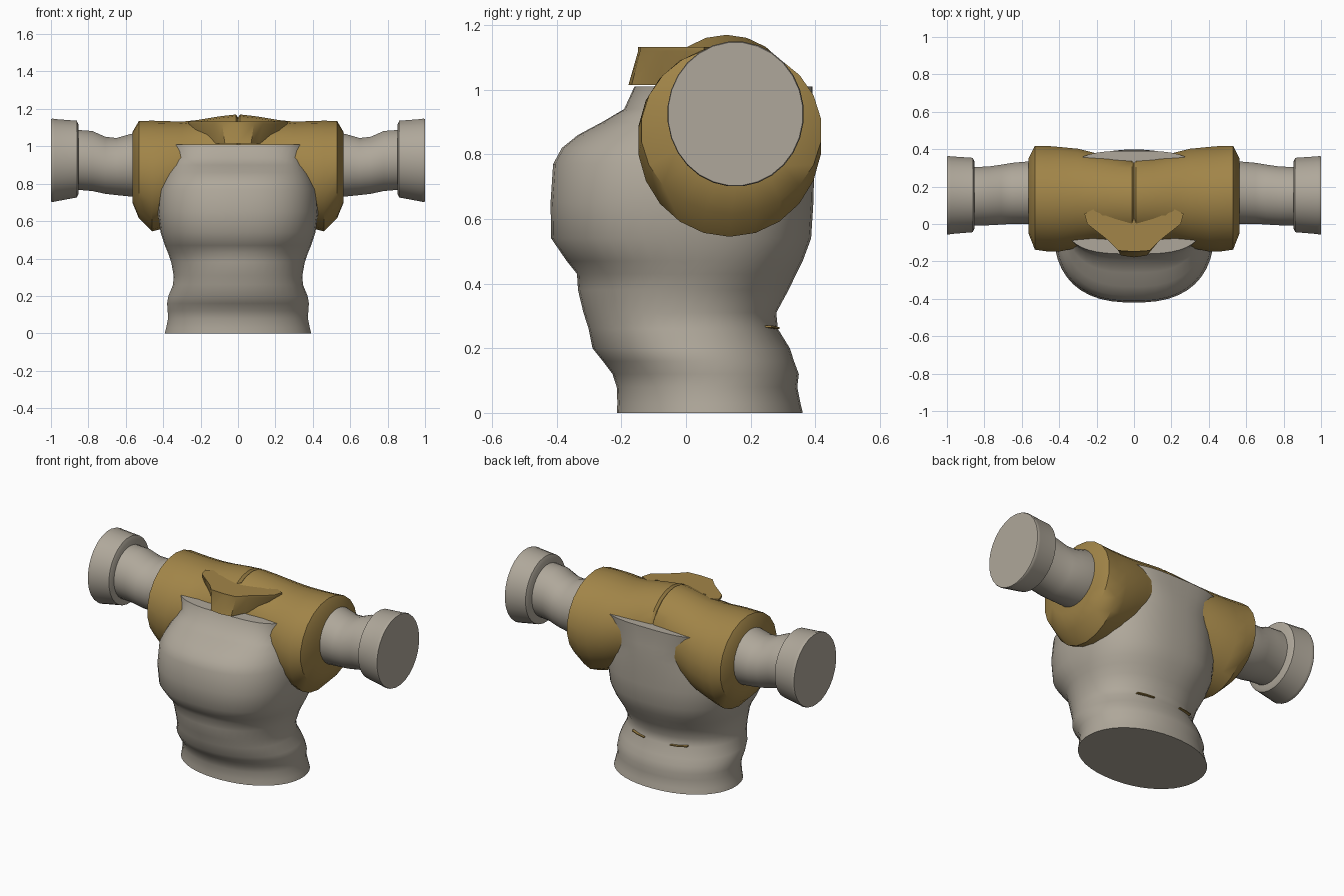
import bpy, bmesh, math


def material(name, rgb):
    m = bpy.data.materials.new(name)
    m.diffuse_color = (*rgb, 1.0)
    return m


STONE = material("warm_grey", (0.43, 0.39, 0.325))
GOLD = material("dull_gold", (0.36, 0.235, 0.065))


def loft(name, rings, mat, angle=40):
    """Skin a list of equal-length point rings and cap both ends."""
    bm = bmesh.new()
    rows = [[bm.verts.new(p) for p in ring] for ring in rings]
    n = len(rows[0])
    for a, b in zip(rows, rows[1:]):
        for i in range(n):
            j = (i + 1) % n
            bm.faces.new((a[i], a[j], b[j], b[i]))
    bm.faces.new(rows[0])
    bm.faces.new(rows[-1])
    bmesh.ops.recalc_face_normals(bm, faces=bm.faces[:])
    mesh = bpy.data.meshes.new(name)
    bm.to_mesh(mesh)
    bm.free()
    mesh.materials.append(mat)
    ob = bpy.data.objects.new(name, mesh)
    bpy.context.collection.objects.link(ob)
    bpy.ops.object.select_all(action='DESELECT')
    ob.select_set(True)
    bpy.context.view_layer.objects.active = ob
    bpy.ops.object.shade_smooth_by_angle(angle=math.radians(angle))
    return ob


def oval(n, power=2.0):
    """Unit superellipse points."""
    out = []
    for i in range(n):
        t = 2 * math.pi * (i + 0.5) / n
        c, s = math.cos(t), math.sin(t)
        out.append((math.copysign(abs(c) ** (2 / power), c),
                    math.copysign(abs(s) ** (2 / power), s)))
    return out


def ring_x(x, y0, y1, z0, z1, n=22):
    """Oval ring facing along x, given by its limits in y and z."""
    return [(x, (y0 + y1) / 2 + u * (y1 - y0) / 2,
             (z0 + z1) / 2 + v * (z1 - z0) / 2) for u, v in oval(n)]


# Torso: height, half width, front y, back y, squareness
torso = [
    (0.00, 0.392, -0.215, 0.362, 2.1), (0.03, 0.385, -0.213, 0.355, 2.1),
    (0.08, 0.375, -0.215, 0.345, 2.1), (0.12, 0.377, -0.228, 0.350, 2.1),
    (0.16, 0.380, -0.258, 0.335, 2.1), (0.20, 0.373, -0.290, 0.322, 2.1),
    (0.26, 0.348, -0.302, 0.285, 2.2), (0.31, 0.345, -0.318, 0.280, 2.2),
    (0.38, 0.358, -0.335, 0.318, 2.2), (0.43, 0.375, -0.338, 0.342, 2.3),
    (0.47, 0.392, -0.370, 0.362, 2.4), (0.54, 0.415, -0.418, 0.388, 2.5),
    (0.65, 0.430, -0.420, 0.395, 2.5), (0.77, 0.420, -0.412, 0.398, 2.5),
    (0.82, 0.400, -0.385, 0.398, 2.5), (0.86, 0.382, -0.335, 0.397, 2.6),
    (0.90, 0.365, -0.260, 0.395, 2.8), (0.94, 0.365, -0.192, 0.392, 3.0),
    (1.01, 0.388, -0.160, 0.392, 3.2),
]
loft("torso", [[(u * w, (f + b) / 2 + v * (b - f) / 2, z) for u, v in oval(44, p)]
               for z, w, f, b, p in torso], STONE)

# Shoulder yoke with a narrow groove in the middle: x, y limits, z limits
half = [
    (0.565, -0.05, 0.35, 0.70, 1.075), (0.53, -0.14, 0.42, 0.615, 1.135),
    (0.46, -0.15, 0.42, 0.545, 1.137), (0.40, -0.15, 0.415, 0.56, 1.135),
    (0.30, -0.13, 0.405, 0.60, 1.132), (0.22, -0.11, 0.385, 0.64, 1.14),
    (0.10, -0.10, 0.36, 0.68, 1.16), (0.012, -0.10, 0.35, 0.70, 1.17),
]
middle = [(0.0, -0.09, 0.34, 0.71, 1.155)]
mirrored = [(-s[0], *s[1:]) for s in reversed(half)]
loft("shoulder_yoke", [ring_x(*s) for s in half + middle + mirrored], GOLD)

# Arms and end cuffs
arm = [(0.50, 0.00, 0.335, 0.73, 1.07), (0.57, 0.00, 0.335, 0.73, 1.068),
       (0.65, 0.00, 0.328, 0.738, 1.045), (0.71, -0.004, 0.318, 0.745, 1.052),
       (0.78, -0.008, 0.308, 0.76, 1.083), (0.88, -0.01, 0.305, 0.768, 1.09)]
cuff = [(0.852, -0.025, 0.335, 0.745, 1.115), (0.862, -0.045, 0.355, 0.725, 1.138),
        (0.98, -0.055, 0.363, 0.703, 1.147), (0.992, -0.058, 0.365, 0.70, 1.15),
        (1.0, -0.056, 0.362, 0.703, 1.147)]
for side, label in ((-1, "left"), (1, "right")):
    for part, rows in (("arm", arm), ("cuff", cuff)):
        loft(f"{label}_{part}", [ring_x(side * r[0], *r[1:], n=28) for r in rows], STONE)

# Winged collar: half outlines from front centre to back centre
bottom = [(0, -0.178), (0.07, -0.168), (0.11, -0.09), (0.17, -0.03),
          (0.20, 0.04), (0.18, 0.07), (0.14, 0.045), (0, 0.04)]
top = [(0, -0.148), (0.085, -0.142), (0.135, -0.09), (0.25, 0.0),
       (0.265, 0.055), (0.205, 0.085), (0.17, 0.045), (0, 0.04)]


def outline(pts, z):
    return [(x, y, z) for x, y in pts] + [(-x, y, z) for x, y in pts[-2:0:-1]]


loft("collar", [outline(bottom, 1.015), outline(top, 1.12), outline(top, 1.132)], GOLD, 50)

# Thin trim slivers low on the back
for side, label in ((-1, "left"), (1, "right")):
    rows = [[(side * x, y - 0.03, z - 0.003), (side * x, y, z - 0.003),
             (side * x, y, z + 0.003), (side * x, y - 0.03, z + 0.003)]
            for x, y, z in ((0.09, 0.290, 0.262), (0.14, 0.282, 0.264), (0.19, 0.264, 0.268))]
    loft(f"{label}_back_trim", rows, GOLD)
